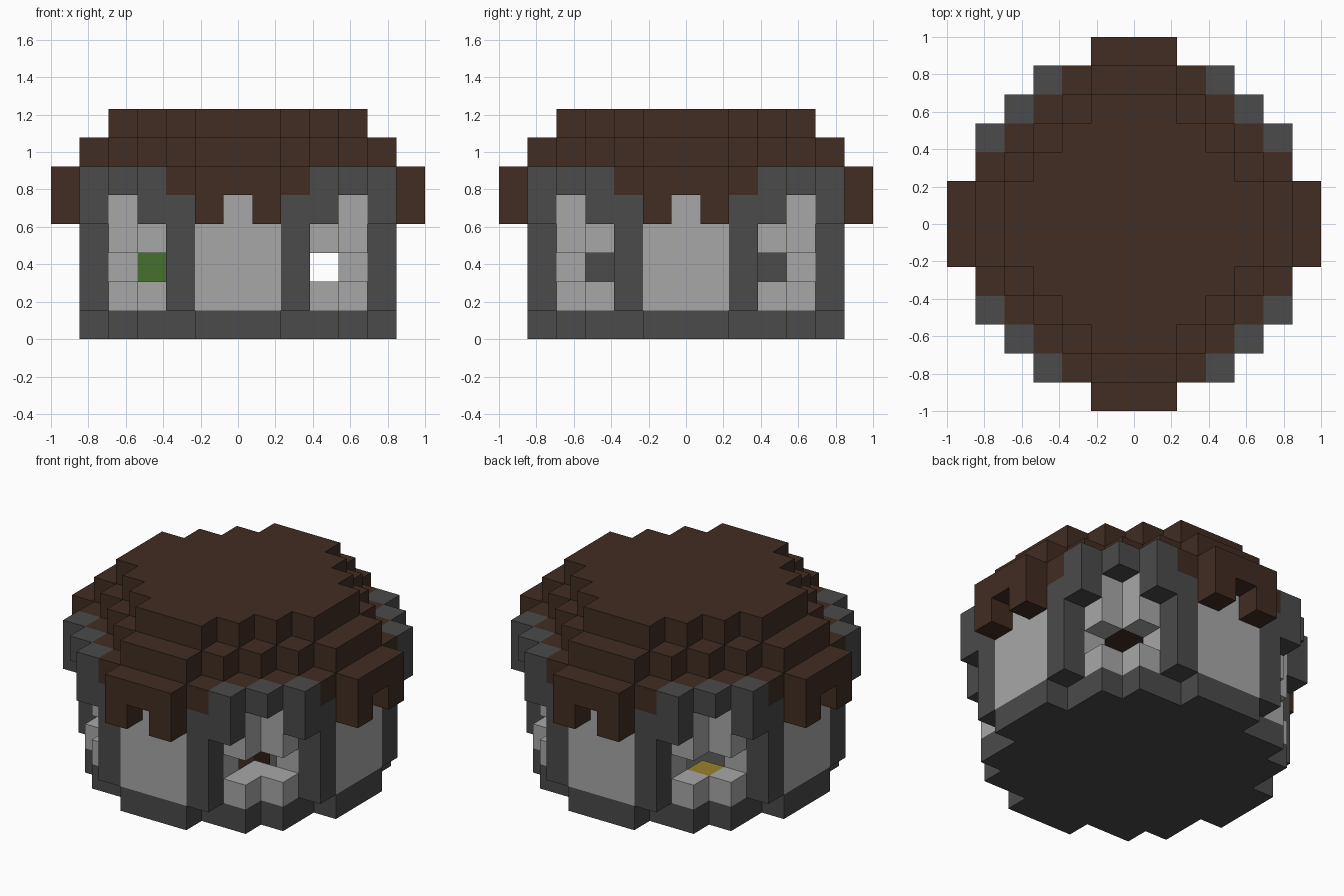
import bpy
import bmesh
from mathutils import Vector

cube = bpy.data.objects.get("Cube")
if cube:
    bpy.data.objects.remove(cube, do_unlink=True)

UNIT = 2 / 13          # block edge length
R = range(-6, 7)


def material(name, rgb):
    m = bpy.data.materials.new(name)
    m.use_nodes = True
    col = (*rgb, 1.0)
    m.diffuse_color = col
    bsdf = next(n for n in m.node_tree.nodes if n.type == 'BSDF_PRINCIPLED')
    bsdf.inputs["Base Color"].default_value = col
    bsdf.inputs["Roughness"].default_value = 0.9
    return m


BROWN = material("dark brown", (0.053, 0.026, 0.016))
DARK = material("dark grey", (0.069, 0.069, 0.069))
LIGHT = material("light grey", (0.39, 0.39, 0.39))
GREEN = material("leaf green", (0.061, 0.165, 0.027))
YELLOW = material("straw yellow", (0.32, 0.22, 0.025))


def layer(levels, rule):
    """Blocks on the given levels whose |x|, |y| satisfy the rule."""
    return {(x, y, z) for z in levels for x in R for y in R
            if rule(abs(x), abs(y))}


def ring(levels, *spots):
    """Blocks at each spot, repeated over all four quadrants and diagonals."""
    return layer(levels, lambda x, y: (x, y) in spots or (y, x) in spots)


parts = {
    # stepped roof and the eaves hanging over the four bays
    "roof_top": (BROWN, layer([7], lambda x, y: x + y <= 5 and max(x, y) <= 4)),
    "roof_middle": (BROWN, layer([6], lambda x, y: x + y <= 6 and max(x, y) <= 5)),
    "roof_rim": (BROWN, ring([5], (5, 0), (5, 1), (5, 2), (4, 3))),
    "eaves": (BROWN, ring([5], (6, 0), (6, 1)) | ring([4], (6, 1))),
    # stone base, pillars and corner brackets
    "base": (DARK, layer([0], lambda x, y: (x + y <= 7 and max(x, y) <= 4)
                         or (max(x, y) == 5 and min(x, y) <= 1))),
    "pillars": (DARK, ring(range(1, 5), (5, 2))),
    "corner_brackets": (DARK, ring([4, 5], (5, 3)) | ring([5], (4, 4))),
    # pale walls, leaving the corner windows open
    "wall_panels": (LIGHT, ring(range(1, 5), (5, 0), (5, 1))),
    "window_jambs": (LIGHT, ring(range(1, 5), (4, 2))),
    "window_surrounds": (LIGHT, ring([1, 3, 4], (4, 3))),
    # furnishings behind the windows
    "window_sills": (LIGHT, ring([1], (3, 3)) - {(-3, 3, 1)}),
    "straw_block": (YELLOW, {(-3, 3, 1)}),
    "plant": (GREEN, {(-3, -2, 2)}),
    "table": (BROWN, {(2, -2, 1), (2, -2, 2)}),
    "inner_screens": (DARK, {(x, y, z) for x in (0, 1)
                             for y in (-3, 3) for z in (1, 2)}),
}

occupied = set().union(*(cells for _, cells in parts.values()))
AXES = [Vector(v) for v in ((1, 0, 0), (0, 1, 0), (0, 0, 1))]


def build(name, mat, cells):
    """Make one object from blocks, keeping only the exposed faces."""
    bm = bmesh.new()
    for cell in sorted(cells):
        centre = Vector(cell) + Vector((0, 0, 0.5))
        for a in range(3):
            for sign in (-1, 1):
                n = AXES[a] * sign
                if tuple(int(c) for c in Vector(cell) + n) in occupied:
                    continue
                u = AXES[(a + 1) % 3] / 2
                v = AXES[(a + 2) % 3] / 2 * sign
                mid = centre + n / 2
                bm.faces.new([bm.verts.new((mid + p) * UNIT)
                              for p in (-u - v, u - v, u + v, -u + v)])
    bmesh.ops.remove_doubles(bm, verts=bm.verts[:], dist=0.001)
    mesh = bpy.data.meshes.new(name)
    bm.to_mesh(mesh)
    bm.free()
    mesh.materials.append(mat)
    obj = bpy.data.objects.new(name, mesh)
    bpy.context.collection.objects.link(obj)


for part, (mat, cells) in parts.items():
    build(part, mat, cells)
